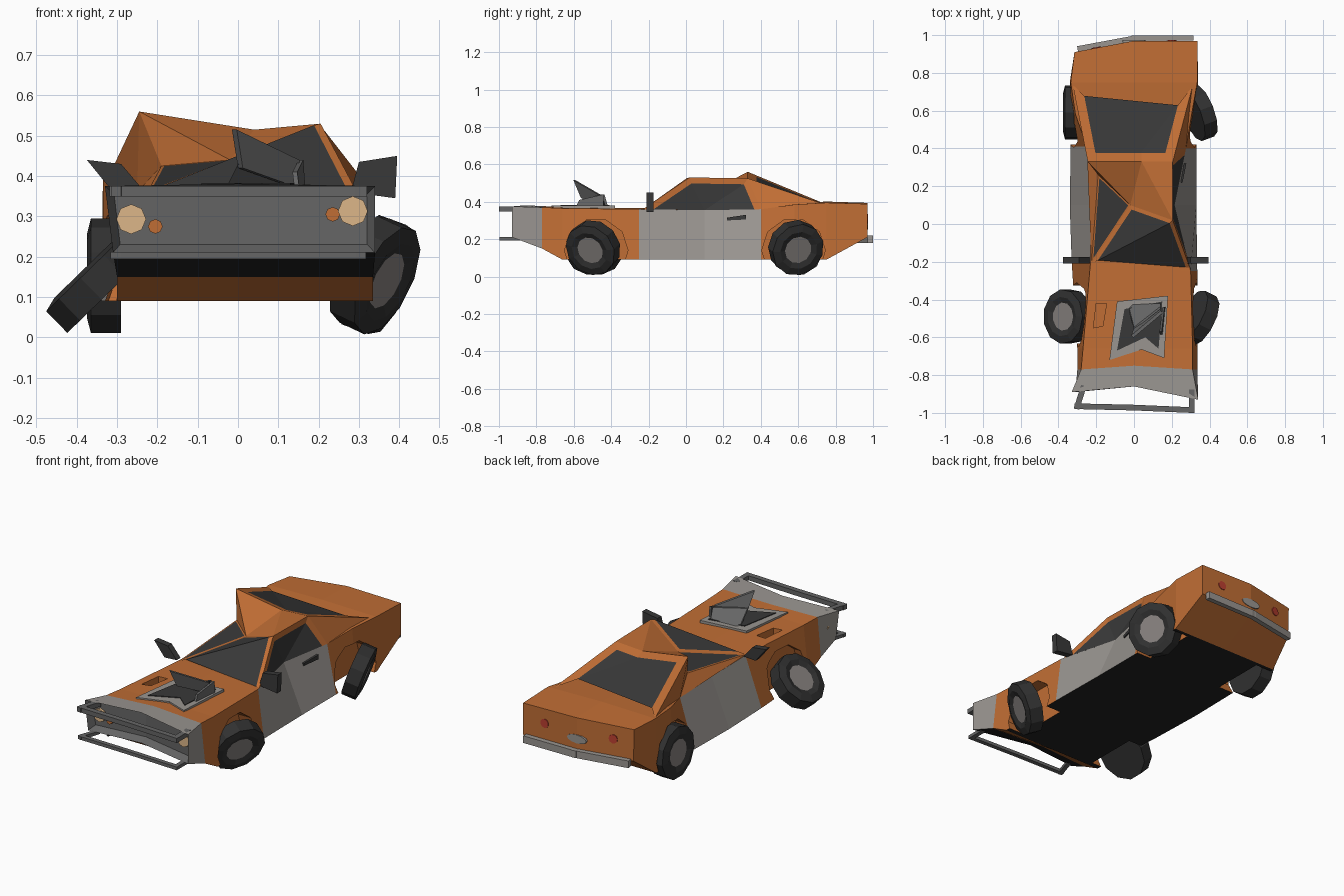
import bpy, bmesh, math
from mathutils import Vector

if "Cube" in bpy.data.objects:
    bpy.data.objects.remove(bpy.data.objects["Cube"])

def mat(name, r, g, b):
    m = bpy.data.materials.new(name)
    m.diffuse_color = (r, g, b, 1)
    m.use_nodes = True
    m.node_tree.nodes["Principled BSDF"].inputs["Base Color"].default_value = m.diffuse_color
    return m

ORANGE = mat("orange paint", 0.53, 0.155, 0.035)
PRIMER = mat("grey primer", 0.32, 0.30, 0.28)
STEEL = mat("dark steel", 0.13, 0.13, 0.13)
GLASS = mat("dark glass", 0.04, 0.04, 0.04)
TYRE = mat("tyre rubber", 0.03, 0.03, 0.03)
BLACK = mat("underside black", 0.016, 0.016, 0.016)
HUB = mat("wheel hub grey", 0.25, 0.23, 0.22)
CREAM = mat("headlight cream", 0.72, 0.47, 0.25)
RED = mat("tail light red", 0.50, 0.05, 0.03)

def finish(name, bm, mats, fix=True):
    if fix:
        bmesh.ops.recalc_face_normals(bm, faces=bm.faces[:])
    me = bpy.data.meshes.new(name)
    bm.to_mesh(me)
    bm.free()
    for m in mats:
        me.materials.append(m)
    ob = bpy.data.objects.new(name, me)
    bpy.context.collection.objects.link(ob)
    return ob

def prism(name, pts, offset, m):
    """Polygon swept along an offset vector."""
    bm = bmesh.new()
    a = [bm.verts.new(p) for p in pts]
    b = [bm.verts.new(Vector(p) + Vector(offset)) for p in pts]
    n = len(a)
    bm.faces.new(a)
    bm.faces.new(b[::-1])
    for i in range(n):
        bm.faces.new((a[i], b[i], b[(i + 1) % n], a[(i + 1) % n]))
    return finish(name, bm, [m])

def beam(name, path, z, t, h, m):
    """Flat bar following a path of x, y points at height z."""
    bm = bmesh.new()
    for p, q in zip(path, path[1:]):
        p, q = Vector((*p, z)), Vector((*q, z))
        d = (q - p).normalized()
        s, u = Vector((-d.y, d.x, 0)) * t / 2, Vector((0, 0, h / 2))
        p, q = p - d * t / 2, q + d * t / 2
        a, b = [[bm.verts.new(e + k) for k in (s + u, s - u, -s - u, u - s)] for e in (p, q)]
        bm.faces.new(a)
        bm.faces.new(b[::-1])
        for i in range(4):
            bm.faces.new((a[i], b[i], b[(i + 1) % 4], a[(i + 1) % 4]))
    return finish(name, bm, [m])

def cylinder(name, c, axis, r, depth, m, n=10, squash=1):
    bm = bmesh.new()
    bmesh.ops.create_cone(bm, cap_ends=True, segments=n, radius1=r, radius2=r, depth=depth)
    ob = finish(name, bm, [m])
    ob.rotation_mode = 'QUATERNION'
    ob.rotation_quaternion = Vector((0, 0, 1)).rotation_difference(Vector(axis))
    ob.location = c
    ob.scale.y = squash
    return ob

# Lower body: y left/centre/right, x low/top left, x top/low right, z bottom, z top
stations = [
    (-.89, -.86, -.93, -.31, -.33, .34, .34, .21, .375),
    (-.77, -.75, -.77, -.30, -.28, .31, .335, .15, .37),
    (-.66, -.66, -.66, -.30, -.27, .31, .335, .09, .365),
    (-.20, -.22, -.25, -.33, -.23, .30, .335, .09, .36),
    (.10, .10, .10, -.34, -.23, .215, .33, .09, .355),
    (.41, .41, .40, -.335, -.25, .275, .33, .09, .36),
    (.58, .58, .58, -.335, -.31, .305, .33, .09, .385),
    (.75, .75, .75, -.34, -.335, .335, .34, .09, .395),
    (.91, .97, .97, -.31, -.315, .335, .335, .21, .388)]
bm = bmesh.new()
rings = []
for yl, yc, yr, a, b, c, d, zb, zt in stations:
    rings.append([bm.verts.new(p) for p in (
        (a, yl, zb), (b, yl, zt), (0, yc, zt + .006), (c, yr, zt), (d, yr, zb), (0, yc, zb))])
for i, (r, s) in enumerate(zip(rings, rings[1:])):
    for k in range(6):
        j = (k + 1) % 6
        f = bm.faces.new((r[k], r[j], s[j], s[k]))
        if k > 3:
            f.material_index = 2 if i in (0, 2, 3, 4, 5, 6) else 0   # floor
        elif i == 0 or (i in (3, 4) and k in (0, 3)):
            f.material_index = 1                                     # nose and doors
e = rings[-1]
bm.faces.new((e[0], e[1], e[2], e[5]))
bm.faces.new((e[5], e[2], e[3], e[4]))
n = rings[0]
grille = [bm.faces.new((n[0], n[5], n[2], n[1])), bm.faces.new((n[5], n[4], n[3], n[2]))]
bmesh.ops.recalc_face_normals(bm, faces=bm.faces[:])
for f in grille:
    f.material_index = 3
rim = bmesh.ops.inset_region(bm, faces=grille, thickness=.02, use_even_offset=True)
for v in {v for f in grille for v in f.verts}:
    v.co.y += .04
body = finish("body", bm, [ORANGE, PRIMER, BLACK, STEEL], False)

# Wheel arches and a hole in the hood
cutters = [cylinder("arch_cutter", (s * .36, y, .14), (1, 0, 0), .17, .24, ORANGE)
           for y in (-.48, .575) for s in (-1, 1)]
cutters.append(prism("hood_hole_cutter", [(-.215, -.55, .325), (-.165, -.54, .325),
                     (-.145, -.42, .325), (-.20, -.42, .325)], (0, 0, .1), ORANGE))
for cut in cutters:
    cut.hide_render = True
    cut.hide_viewport = True
    b = body.modifiers.new("cut", 'BOOLEAN')
    b.operation, b.object, b.solver = 'DIFFERENCE', cut, 'EXACT'

# Crushed cabin
P = {"L0": (-.225, -.21, .36), "L2": (-.25, .41, .36), "R0": (.295, -.23, .36),
     "R1": (.215, .10, .355), "R2": (.275, .40, .36), "QL": (-.325, .74, .39), "QR": (.31, .73, .39),
     "A": (-.02, .10, .44), "B": (.205, .02, .53), "C": (.205, .33, .525),
     "D": (-.245, .33, .56), "E": (.04, .33, .515), "P": (-.19, .26, .425)}
bm = bmesh.new()
V = {k: bm.verts.new(p) for k, p in P.items()}
def panel(names):
    return bm.faces.new([V[k] for k in names.split()])
for names in ("A B E", "B C E", "A E D", "A D P", "P D L2", "L0 P L2", "L2 D QL", "R2 QR C"):
    panel(names)
windows = [([panel("L0 R0 B"), panel("L0 B A")], .02), ([panel("L0 A P")], .008),
           ([panel("R0 R1 B"), panel("R1 R2 C"), panel("R1 C B")], .032),
           ([panel("D E QL"), panel("E QR QL"), panel("E C QR")], .05)]
bmesh.ops.recalc_face_normals(bm, faces=bm.faces[:])
for faces, t in windows:
    bmesh.ops.inset_region(bm, faces=faces, thickness=t, use_even_offset=True)
    for f in faces:
        f.material_index = 1
finish("cabin", bm, [ORANGE, GLASS], False)

# Wheels, knocked out of line
profile = [(.075, .03), (.105, .04), (.145, .03), (.145, -.045), (.08, -.045)]
def wheel(name, c, axis):
    bm = bmesh.new()
    n = 11
    rs = [[bm.verts.new((r * math.cos(2 * math.pi * i / n), r * math.sin(2 * math.pi * i / n), h))
           for i in range(n)] for r, h in profile]
    for r, s in zip(rs, rs[1:]):
        for i in range(n):
            bm.faces.new((r[i], s[i], s[(i + 1) % n], r[(i + 1) % n]))
    bm.faces.new(rs[0]).material_index = 1
    bm.faces.new(rs[-1][::-1])
    ob = finish(name, bm, [TYRE, HUB])
    ob.rotation_mode = 'QUATERNION'
    ob.rotation_quaternion = Vector((0, 0, 1)).rotation_difference(Vector(axis).normalized())
    ob.location = c
wheel("front_left_wheel", (-.355, -.49, .14), (-.7, 0, .72))
wheel("front_right_wheel", (.345, -.50, .152), (.82, -.42, -.39))
wheel("rear_left_wheel", (-.335, .59, .15), (-1, 0, 0))
wheel("rear_right_wheel", (.35, .59, .152), (.88, .33, -.32))

# Bumpers
frame = [(-.27, -.87), (-.30, -.965), (0, -.972), (.305, -.985), (.305, -.89)]
beam("upper_front_bumper", frame, .362, .03, .026, STEEL)
beam("lower_front_bumper", frame, .203, .025, .018, STEEL)
beam("rear_bumper", [(-.285, .93), (0, .983), (.30, .985)], .20, .028, .04, PRIMER)

# Lights and plate
for name, c, r, m in (("left_headlight", (-.265, -.845, .293), .037, CREAM),
                      ("right_headlight", (.285, -.882, .313), .037, CREAM),
                      ("left_signal", (-.205, -.84, .275), .018, ORANGE),
                      ("right_signal", (.235, -.871, .305), .018, ORANGE)):
    cylinder(name, c, (0, -1, 0), r, .024, m, 8)
cylinder("left_tail_light", (-.2, .932, .315), (-.18, 1, 0), .025, .008, RED)
cylinder("right_tail_light", (.2, .97, .31), (0, 1, 0), .025, .008, RED)
cylinder("rear_badge_plate", (.0, .967, .275), (0, 1, 0), .06, .012, PRIMER, 12, .4)

# Torn hood scoop
prism("hood_patch", [(-.09, -.41, .36), (.18, -.38, .36), (.16, -.71, .36), (.04, -.665, .36),
                     (-.13, -.72, .36)], (0, 0, .019), PRIMER)
prism("scoop_floor", [(-.05, -.45, .36), (.15, -.41, .36), (.13, -.66, .36), (.06, -.60, .36),
                      (-.09, -.67, .36)], (0, 0, .023), GLASS)
prism("scoop_flap", [(-.015, -.59, .515), (.14, -.46, .44), (.14, -.44, .37), (0, -.55, .42)],
      (.012, -.012, 0), STEEL)
prism("scoop_back", [(0, -.56, .43), (-.03, -.44, .37), (.14, -.43, .37), (.14, -.45, .44)],
      (.0, .014, 0), STEEL)
prism("scoop_side", [(.14, -.59, .37), (.155, -.44, .37), (.15, -.44, .44), (.135, -.57, .41)],
      (.012, 0, 0), STEEL)

# Mirrors and door handle
prism("right_mirror", [(.28, -.21, .36), (.39, -.21, .345), (.395, -.21, .45), (.30, -.21, .435)],
      (0, .035, 0), GLASS)
prism("left_mirror", [(-.375, -.21, .44), (-.29, -.21, .43), (-.235, -.21, .365), (-.31, -.21, .36)],
      (0, .035, 0), GLASS)
prism("door_handle", [(.235, .22, .30), (.255, .32, .305), (.255, .32, .33), (.235, .22, .315)],
      (.022, 0, 0), GLASS)
